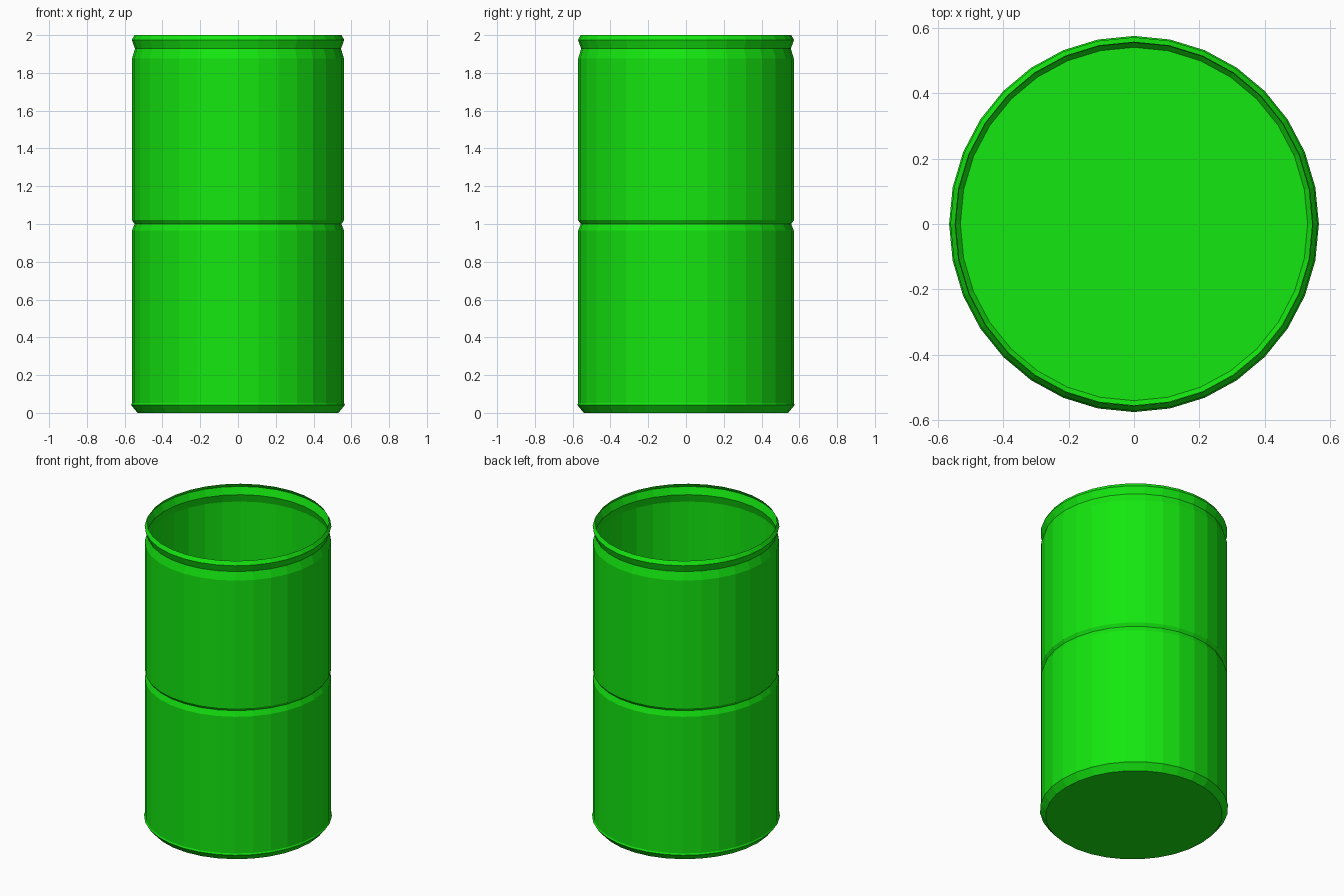
import bpy, bmesh, math

if "Cube" in bpy.data.objects:
    bpy.data.objects.remove(bpy.data.objects["Cube"])

SIDES = 32
X_SCALE = 0.983  # the barrel is very slightly narrower in x

# (radius, height) from the base up to the open lip
PROFILE = [
    (0.541, 0.0), (0.576, 0.042), (0.571, 0.052),    # chamfered foot
    (0.571, 0.965), (0.557, 1.0), (0.571, 1.02),     # middle groove
    (0.571, 1.875), (0.555, 1.928), (0.572, 1.975),  # neck groove
    (0.557, 2.0),                                    # lip
]

bm = bmesh.new()
rings = []
for r, z in PROFILE:
    angles = [2 * math.pi * i / SIDES for i in range(SIDES)]
    rings.append([bm.verts.new((r * X_SCALE * math.cos(a), r * math.sin(a), z))
                  for a in angles])

# Thin wall, open at the top
for low, high in zip(rings, rings[1:]):
    for i in range(SIDES):
        j = (i + 1) % SIDES
        bm.faces.new((low[i], low[j], high[j], high[i]))

# Floor
bm.faces.new(rings[0][::-1])

mesh = bpy.data.meshes.new("barrel")
bm.to_mesh(mesh)
bm.free()
barrel = bpy.data.objects.new("barrel", mesh)
bpy.context.collection.objects.link(barrel)

# Green paint
paint = bpy.data.materials.new("green_paint")
paint.diffuse_color = (0.007, 0.8, 0.005, 1)
paint.use_nodes = True
paint.node_tree.nodes["Principled BSDF"].inputs["Base Color"].default_value = paint.diffuse_color
mesh.materials.append(paint)
